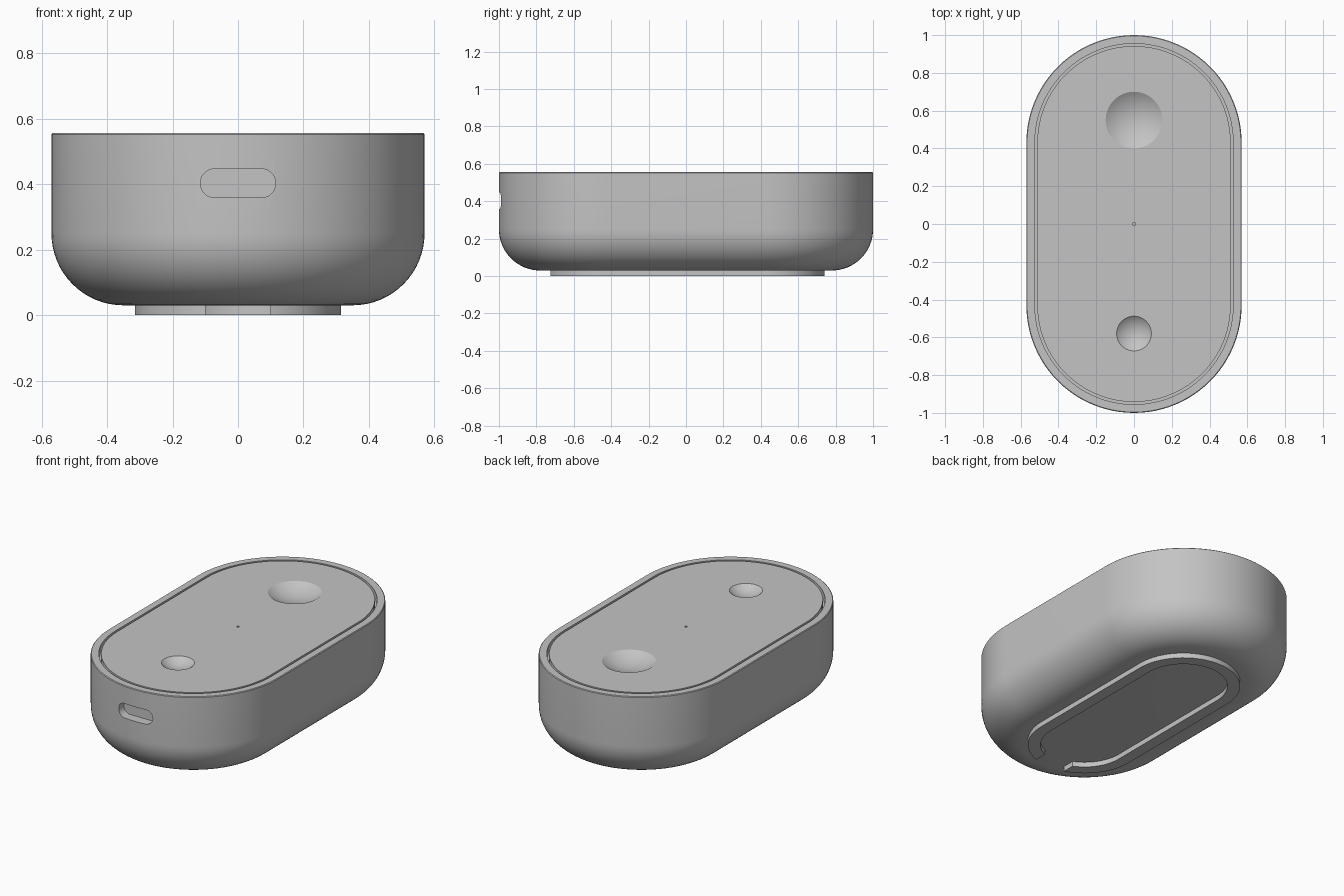
import bpy, bmesh
from math import sin, cos, pi, radians

if "Cube" in bpy.data.objects:
    bpy.data.objects.remove(bpy.data.objects["Cube"], do_unlink=True)

GREY = (0.55, 0.55, 0.55, 1)
grey = bpy.data.materials.new("plain grey")
grey.use_nodes = True
grey.diffuse_color = GREY
grey.node_tree.nodes["Principled BSDF"].inputs["Base Color"].default_value = GREY

BASE, TOP = 0.03, 0.556      # underside and rim heights
RADIUS, HALF = 0.57, 0.43    # body end radius and half the straight side
FILLET = 0.22                # rounding of the lower edge
ARC = 48                     # segments per rounded end


def pill(radius, half):
    """Outline of two semicircles joined by straight sides along y."""
    pts = []
    for end in (0, 1):
        for i in range(ARC + 1):
            a = pi * (end + i / ARC)
            pts.append((radius * cos(a), radius * sin(a) + (half if end == 0 else -half)))
    return pts


def loft(name, profile, half, ring=False):
    """Skin pill outlines given as (radius, z); cap the ends or close into a ring."""
    bm = bmesh.new()
    rows = [[bm.verts.new((x, y, z)) for x, y in pill(r, half)] for r, z in profile]
    n = len(rows[0])
    pairs = list(zip(rows, rows[1:] + rows[:1]))
    for low, high in pairs if ring else pairs[:-1]:
        for i in range(n):
            j = (i + 1) % n
            bm.faces.new((low[i], low[j], high[j], high[i]))
    if not ring:
        bm.faces.new(rows[0][::-1])
        bm.faces.new(rows[-1])
    bmesh.ops.recalc_face_normals(bm, faces=bm.faces)
    mesh = bpy.data.meshes.new(name)
    bm.to_mesh(mesh)
    bm.free()
    obj = bpy.data.objects.new(name, mesh)
    bpy.context.collection.objects.link(obj)
    mesh.materials.append(grey)
    return obj


def activate(obj):
    bpy.ops.object.select_all(action="DESELECT")
    obj.select_set(True)
    bpy.context.view_layer.objects.active = obj


def carve(obj, cutter):
    """Subtract the cutter and discard it."""
    cutter.hide_render = True
    activate(obj)
    mod = obj.modifiers.new("cut", "BOOLEAN")
    mod.operation, mod.solver, mod.object = "DIFFERENCE", "EXACT", cutter
    bpy.ops.object.modifier_apply(modifier=mod.name)
    bpy.data.objects.remove(cutter, do_unlink=True)


def dimple(obj, y, r, depth):
    """Press a shallow spherical bowl into the top surface."""
    big = (r * r + depth * depth) / (2 * depth)
    bpy.ops.mesh.primitive_uv_sphere_add(segments=64, ring_count=96, radius=big,
                                         location=(0, y, TOP - depth + big))
    carve(obj, bpy.context.object)


# Body: rounded underside, straight wall, thin rim around a shallow tray
steps = 16
profile = []
for k in range(steps + 1):
    a = pi / 2 * k / steps
    profile.append((RADIUS - FILLET + FILLET * sin(a), BASE + FILLET - FILLET * cos(a)))
profile += [(RADIUS, TOP - 0.004), (RADIUS - 0.004, TOP), (0.525, TOP), (0.525, 0.51)]
body = loft("body", profile, HALF)

# Port: pill-shaped pocket in the front wall
port = loft("port_cutter", [(0.044, -0.06), (0.044, 0.2)], 0.071)
port.rotation_euler = (radians(90), 0, radians(90))
port.rotation_euler = (radians(90), radians(90), 0)
port.location = (0, -1.0, 0.403)
carve(body, port)

# Lid: inset top panel with two finger bowls and a pinhole
lid = loft("lid", [(0.512, 0.505), (0.512, TOP)], HALF)
dimple(lid, 0.55, 0.15, 0.045)
dimple(lid, -0.58, 0.092, 0.035)
bpy.ops.mesh.primitive_cylinder_add(vertices=16, radius=0.008, depth=0.06, location=(0, 0, TOP))
carve(lid, bpy.context.object)

# Foot: raised band under the body, open at the front
foot = loft("foot_band", [(0.315, 0), (0.315, BASE + 0.005),
                          (0.245, BASE + 0.005), (0.245, 0)], 0.425, ring=True)
bpy.ops.mesh.primitive_cube_add(size=0.2, location=(0, -0.7, 0))
carve(foot, bpy.context.object)

for obj in (body, lid, foot):
    activate(obj)
    bpy.ops.object.shade_smooth_by_angle(angle=radians(25))
